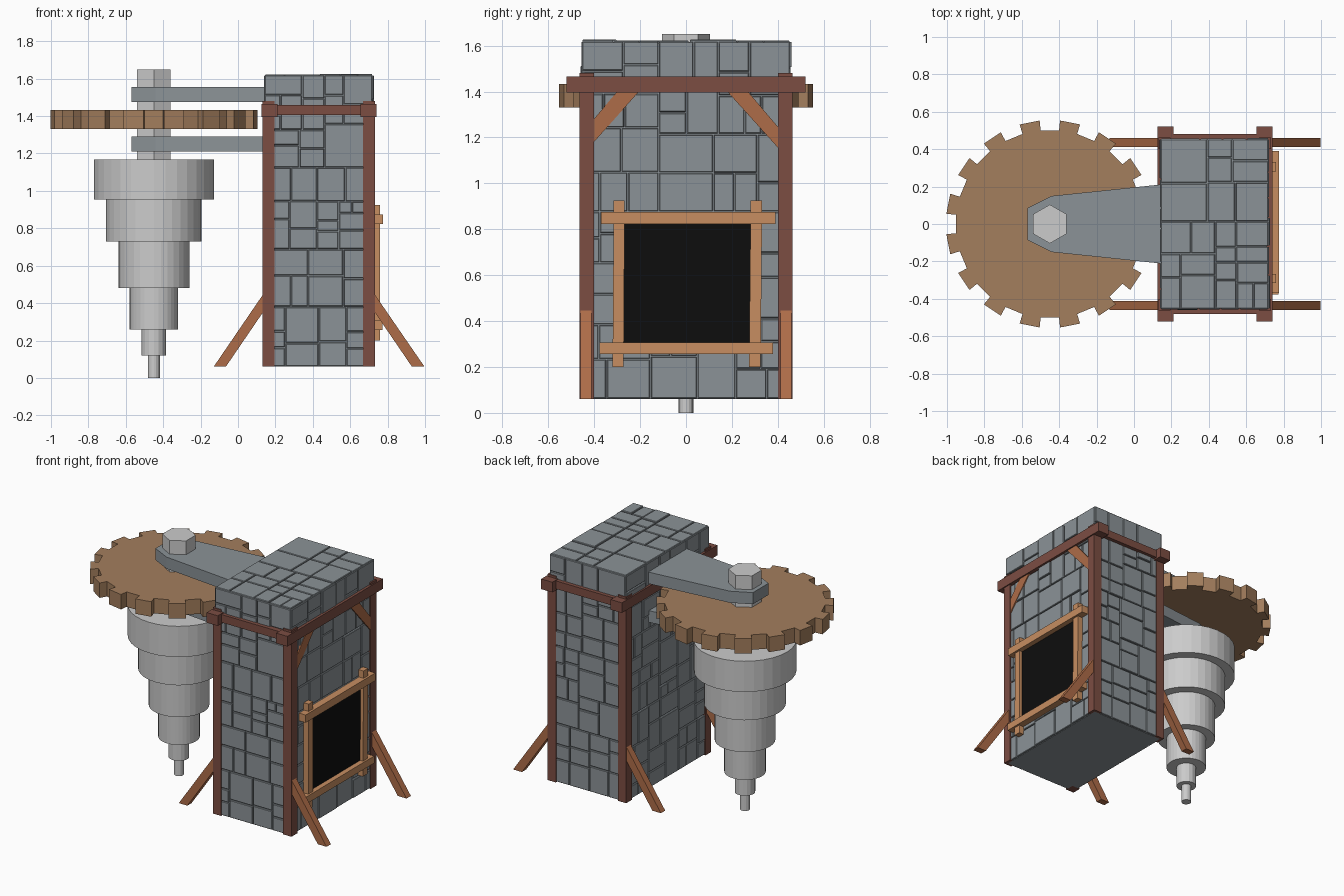
import bpy, bmesh, math, random
from mathutils import Vector

if "Cube" in bpy.data.objects:
    bpy.data.objects.remove(bpy.data.objects["Cube"])

random.seed(7)


def material(name, *rgb):
    m = bpy.data.materials.new(name)
    m.diffuse_color = (*rgb, 1)
    m.use_nodes = True
    m.node_tree.nodes["Principled BSDF"].inputs["Base Color"].default_value = m.diffuse_color
    return m


STONE = material("stone", .26, .29, .31)
DARK_WOOD = material("dark_wood", .20, .075, .055)
STRUT_WOOD = material("strut_wood", .42, .15, .065)
FRAME_WOOD = material("frame_wood", .57, .27, .12)
GEAR_WOOD = material("gear_wood", .37, .21, .11)
BLACK = material("black", .004, .004, .004)


def finish(name, bm, mat=None):
    bmesh.ops.recalc_face_normals(bm, faces=bm.faces)
    me = bpy.data.meshes.new(name)
    bm.to_mesh(me)
    bm.free()
    ob = bpy.data.objects.new(name, me)
    bpy.context.collection.objects.link(ob)
    if mat:
        me.materials.append(mat)
    return ob


def prism(name, pts, lo, hi, axis="z", mat=None):
    """Extrude a 2D outline along one axis."""
    place = {"z": lambda a, b, h: (a, b, h),
             "y": lambda a, b, h: (a, h, b),
             "x": lambda a, b, h: (h, a, b)}[axis]
    bm = bmesh.new()
    low = [bm.verts.new(place(a, b, lo)) for a, b in pts]
    top = [bm.verts.new(place(a, b, hi)) for a, b in pts]
    bm.faces.new(low)
    bm.faces.new(top)
    n = len(pts)
    for i in range(n):
        j = (i + 1) % n
        bm.faces.new((low[i], low[j], top[j], top[i]))
    return finish(name, bm, mat)


def box(name, x0, x1, y0, y1, z0, z1, mat=None):
    return prism(name, [(x0, y0), (x1, y0), (x1, y1), (x0, y1)], z0, z1, "z", mat)


def circle(r, n, turn=0.0):
    return [(CX + r * math.cos(turn + math.tau * i / n),
             r * math.sin(turn + math.tau * i / n)) for i in range(n)]


CX = -0.45  # drill axis

# Stepped drill, one cylinder per step
steps = [(.032, 0, .12), (.065, .12, .26), (.13, .26, .48),
         (.19, .48, .73), (.256, .73, .955), (.321, .955, 1.167)]
for i, (r, z0, z1) in enumerate(steps):
    prism(f"drill_step_{i + 1}", circle(r, 32 if r > .1 else 16), z0, z1)

# Hexagonal shaft
prism("drill_shaft", circle(.104, 6, math.pi / 6), 1.16, 1.65)

# Sixteen-tooth wooden gear
outline = []
for i in range(16):
    for k, r in ((-.25, .503), (-.25, .556), (.25, .556), (.25, .503)):
        a = math.tau * (i + .5 + k) / 16
        outline.append((CX + r * math.cos(a), r * math.sin(a)))
prism("gear", outline, 1.33, 1.433, "z", GEAR_WOOD)

# Two tapered arms holding the shaft
arm = [(-.57, -.085), (-.44, -.15), (.2, -.217), (.2, .217), (-.44, .15), (-.57, .085)]
prism("lower_arm", arm, 1.21, 1.29, "z", STONE)
prism("upper_arm", arm, 1.475, 1.555, "z", STONE)

# Tower core
box("tower_core", .15, .712, -.446, .446, .06, 1.612, STONE)


def split(u0, u1, v0, v1):
    """Cut a wall into irregular rectangles."""
    w, h = u1 - u0, v1 - v0
    if max(w, h) < random.uniform(.15, .27):
        yield u0, u1, v0, v1
        return
    t = random.uniform(.36, .64)
    if w > h * random.uniform(.8, 1.2):
        m = u0 + w * t
        yield from split(u0, m, v0, v1)
        yield from split(m, u1, v0, v1)
    else:
        m = v0 + h * t
        yield from split(u0, u1, v0, m)
        yield from split(u0, u1, m, v1)


def stone_wall(name, origin, u, v, w, h):
    """Chamfered stones laid over one side of the core."""
    o, u, v = Vector(origin), Vector(u), Vector(v)
    n = u.cross(v)
    bm = bmesh.new()
    for a0, a1, b0, b1 in split(0, w, 0, h):
        lift = .010 + (random.random() < .15) * .004
        rings = []
        for inset, d in ((.003, -.004), (.003, lift - .003), (.006, lift)):
            rings.append([bm.verts.new(o + u * a + v * b + n * d) for a, b in (
                (a0 + inset, b0 + inset), (a1 - inset, b0 + inset),
                (a1 - inset, b1 - inset), (a0 + inset, b1 - inset))])
        bm.faces.new(rings[0])
        bm.faces.new(rings[2])
        for p, q in zip(rings, rings[1:]):
            for i in range(4):
                j = (i + 1) % 4
                bm.faces.new((p[i], p[j], q[j], q[i]))
    finish(name, bm, STONE)


X, Y, Z = (1, 0, 0), (0, 1, 0), (0, 0, 1)
stone_wall("front_stones", (.142, -.446, .06), X, Z, .578, 1.56)
stone_wall("back_stones", (.72, .446, .06), (-1, 0, 0), Z, .578, 1.56)
stone_wall("right_stones", (.712, -.454, .06), Y, Z, .908, 1.56)
stone_wall("left_stones", (.15, .454, .06), (0, -1, 0), Z, .908, 1.56)
stone_wall("roof_stones", (.142, -.454, 1.612), X, Y, .578, .908)

# Corner posts with ground struts
for sy, side in ((-1, "front"), (1, "back")):
    y0, y1 = sorted((sy * .40, sy * .463))
    box(f"{side}_left_post", .132, .195, y0, y1, .06, 1.48, DARK_WOOD)
    box(f"{side}_right_post", .668, .732, y0, y1, .06, 1.48, DARK_WOOD)
    s0, s1 = sorted((sy * .412, sy * .459))
    prism(f"{side}_left_strut", [(.15, .47), (.15, .375), (-.065, .06), (-.13, .06)],
          s0, s1, "y", STRUT_WOOD)
    prism(f"{side}_right_strut", [(.715, .47), (.715, .375), (.93, .06), (.997, .06)],
          s0, s1, "y", STRUT_WOOD)
    # Beam along the side
    b0, b1 = sorted((sy * .42, sy * .482))
    box(f"{side}_beam", .135, .73, b0, b1, 1.405, 1.46, DARK_WOOD)

# Cross beams overhanging front and back
box("left_beam", .125, .21, -.52, .52, 1.395, 1.465, DARK_WOOD)
box("right_beam", .655, .74, -.52, .52, 1.395, 1.465, DARK_WOOD)

# Corner braces on the opening side
prism("front_brace", [(-.41, 1.17), (-.41, 1.27), (-.30, 1.40), (-.205, 1.40)],
      .69, .73, "x", STRUT_WOOD)
prism("back_brace", [(.41, 1.145), (.41, 1.235), (.27, 1.40), (.18, 1.40)],
      .69, .73, "x", STRUT_WOOD)

# Dark opening and its crossed timber frame
box("opening", .70, .738, -.285, .29, .29, .84, BLACK)
prism("frame_front_upright", [(-.32, .2), (-.272, .2), (-.267, .925), (-.315, .925)],
      .72, .76, "x", FRAME_WOOD)
prism("frame_back_upright", [(.275, .2), (.325, .2), (.332, .925), (.282, .925)],
      .72, .76, "x", FRAME_WOOD)
box("frame_sill", .725, .773, -.377, .38, .257, .306, FRAME_WOOD)
box("frame_lintel", .725, .775, -.37, .39, .822, .875, FRAME_WOOD)
